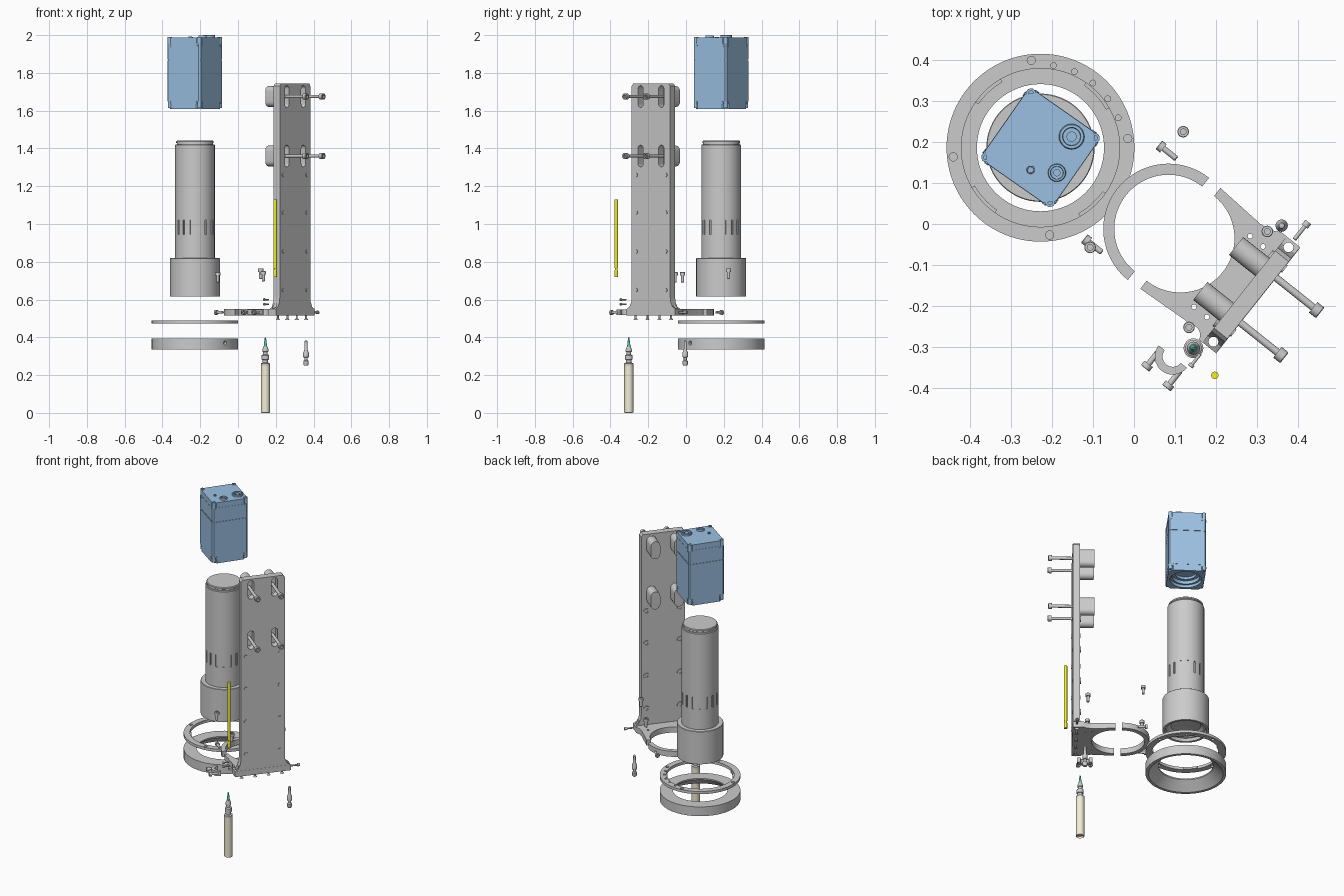
import bpy, bmesh
from math import pi, sin, cos, radians
from mathutils import Matrix, Vector

if "Cube" in bpy.data.objects:
    bpy.data.objects.remove(bpy.data.objects["Cube"])

# ---------- helpers ----------
MATS = {}
COLORS = dict(blue=(0.33, 0.53, 0.76, 1), yellow=(0.9, 0.88, 0.02, 1),
              cream=(0.9, 0.86, 0.68, 1), green=(0.08, 0.6, 0.42, 1))


def finish(name, bm, mat=Matrix(), color=None):
    bmesh.ops.recalc_face_normals(bm, faces=bm.faces)
    me = bpy.data.meshes.new(name)
    bm.to_mesh(me)
    bm.free()
    ob = bpy.data.objects.new(name, me)
    ob.matrix_world = mat
    bpy.context.collection.objects.link(ob)
    if color:
        if color not in MATS:
            MATS[color] = bpy.data.materials.new(color)
            MATS[color].diffuse_color = COLORS[color]
        me.materials.append(MATS[color])
    return ob


def prism(name, pts, z0, z1, mat=Matrix(), color=None):
    bm = bmesh.new()
    f = bm.faces.new([bm.verts.new((x, y, z0)) for x, y in pts])
    r = bmesh.ops.extrude_face_region(bm, geom=[f])
    bmesh.ops.translate(bm, vec=(0, 0, z1 - z0),
                        verts=[v for v in r['geom'] if isinstance(v, bmesh.types.BMVert)])
    return finish(name, bm, mat, color)


def lathe(name, prof, mat=Matrix(), color=None, seg=32):
    """Spin (radius, height) points about z; radius 0 closes the end."""
    bm = bmesh.new()
    rings = [[bm.verts.new((r * cos(2 * pi * i / seg), r * sin(2 * pi * i / seg), z)) for i in range(seg)]
             if r > 0 else [bm.verts.new((0, 0, z))] for r, z in prof]
    pairs = list(zip(rings, rings[1:]))
    if prof[0][0] > 0:
        pairs.append((rings[-1], rings[0]))
    for a, b in pairs:
        for i in range(seg):
            j = (i + 1) % seg
            q = [a[i], a[j], b[j], b[i]] if len(a) > 1 and len(b) > 1 else \
                [a[0], b[j], b[i]] if len(a) == 1 else [a[i], a[j], b[0]]
            bm.faces.new(q)
    return finish(name, bm, mat, color)


def rod(name, r, z0, z1, mat=Matrix(), color=None, seg=24):
    return lathe(name, [(0, z0), (r, z0), (r, z1), (0, z1)], mat, color, seg)


def cut(ob, cutters):
    for c in cutters:
        m = ob.modifiers.new('cut', 'BOOLEAN')
        m.operation, m.solver, m.object = 'DIFFERENCE', 'EXACT', c
        c.hide_render = True
    bpy.context.view_layer.update()
    me = bpy.data.meshes.new_from_object(ob.evaluated_get(bpy.context.evaluated_depsgraph_get()))
    ob.modifiers.clear()
    ob.data = me
    for c in cutters:
        bpy.data.objects.remove(c)


def arc(r, a0, a1, n=40, c=(0, 0)):
    return [(c[0] + r * cos(radians(a0 + (a1 - a0) * i / n)),
             c[1] + r * sin(radians(a0 + (a1 - a0) * i / n))) for i in range(n + 1)]


def stadium(w, h, c):
    d = (h - w) / 2
    return arc(w / 2, 0, 180, 12, (c[0], c[1] + d)) + arc(w / 2, 180, 360, 12, (c[0], c[1] - d))


def aim(loc, d):
    return Matrix.Translation(loc) @ Vector(d).to_track_quat('Z', 'Y').to_matrix().to_4x4()


def screw(name, head, d, length, r=0.007, hr=0.013, hh=0.014):
    """Socket screw: head end at `head`, shank pointing along d."""
    lathe(name, [(0, hh * .6), (hr * .5, hh * .6), (hr * .5, 0), (hr * .9, 0), (hr, hh * .1), (hr, hh),
                 (r, hh), (r, length - r * .3), (r * .7, length), (0, length)], aim(head, d), None, 20)


T = Matrix.Translation
ANG = radians(-38.5)
N = Vector((cos(ANG), sin(ANG), 0))      # away from the ring
U = Vector((-sin(ANG), cos(ANG), 0))     # along the plate
P = Vector((0.113, -0.035, 0))           # clamp centre
FRAME = T(P) @ Matrix.Rotation(ANG, 4, 'Z')
FACE = FRAME @ Matrix(((0, 0, 1, 0), (1, 0, 0, 0), (0, 1, 0, 0), (0, 0, 0, 1)))  # (u, z, n)


def at(n, u, z):
    return P + N * n + U * u + Vector((0, 0, z))


# ---------- mounting plate ----------
half = [(.165, .515), (.165, .55), (.145, .562), (.132, .59), (.13, .62), (.13, 1.73), (.12, 1.743)]
plate = prism('mounting_plate', half + [(-u, z) for u, z in reversed(half)], .2, .242, FACE)
slots = [(u, z) for u in (-.07, .07) for z in (1.675, 1.36)]
cut(plate, [prism('c', stadium(.036, .115, s), .15, .3, FACE) for s in slots] +
    [rod('c', .012, .5, .7, FRAME @ T((.22, s * .147, 0))) for s in (-1, 1)])
for u, z in slots:
    prism('sliding_pad', stadium(.056, .11, (u, z)), .118, .2, FACE)
    screw('long_bolt', at(.38, u, z), -N, .2, .009, .0165, .022)
for u in (-.1, .1):
    for z in (1.26, 1.06, .855, .65):
        rod('plate_screw', .011, .242, .246, FACE @ T((u, z, 0)))
        lathe('plate_bushing', [(.008, .194), (.018, .194), (.018, .2), (.008, .2)], FACE @ T((u, z, 0)))

# ---------- clamp bracket and its loose half ----------
side = [(.0, .157), (.131, .149), (.16, .153), (.183, .165), (.243, .165)]
bracket = prism('clamp_bracket', arc(.132, -90, 90) + side + [(n, -u) for n, u in reversed(side)],
                .515, .55, FRAME)
cut(bracket, [rod('c', .025, .4, .7, FRAME @ T((.165, -.17, 0)))] +
    [rod('c', .012, .4, .7, FRAME @ T((.22, s * .147, 0))) for s in (-1, 1)] +
    [rod('c', .006, .4, .7, FRAME @ T((n, s * .11, 0))) for s in (-1, 1) for n in (.13, .17)])
prism('clamp_half', arc(.159, 90, 270) + arc(.132, 270, 90), .515, .55, FRAME @ T((-.037, 0, 0)))
prism('small_clamp_half', arc(.044, 180, 360, 20) + arc(.025, 360, 180, 20), .517, .547,
      FRAME @ T((.165, -.237, 0)))

# ---------- loose screws ----------
for u in (-.146, .146):
    screw('clamp_screw', at(-.183, u * 1.0, .532), N, .055)
for x, y in ((.027, -.352), (.079, -.4)):
    screw('small_clamp_screw', (x, y, .532), U, .055)
screw('side_screw', (.425, .005, .532), -U, .055, .005, .009)
for z in (.575, .6):
    screw('tiny_screw', (.137, -.348, z), U, .04, .004, .007, .008)
for x, y, z in ((-.107, -.057, .745), (.12, .225, .765), (.325, -.018, .745), (.134, -.252, .75)):
    screw('vertical_screw', (x, y, z), (0, 0, -1), .055, .008, .014, .018)
for u in (-.12, -.04, .04, .12):
    lathe('countersunk_screw', [(0, .493), (.011, .493), (.005, .501), (.005, .525), (0, .525)],
          FRAME @ T((.221, u, 0)), None, 20)

# spring plunger under the bracket
lathe('plunger', [(0, .25), (.01, .25), (.014, .258), (.014, .275), (.008, .28), (.008, .292), (.015, .296),
                  (.015, .318), (.008, .335), (.007, .38), (0, .385)], T((.36, -.004, 0)))

# ---------- yellow rod ----------
lathe('yellow_rod', [(0, .72), (.009, .72), (.009, .755), (.007, .758), (.007, .765), (.009, .768),
                     (.009, 1.13), (0, 1.13)], T((.197, -.369, 0)), 'yellow')

# ---------- pen light ----------
PEN = T((.145, -.303, 0))
lathe('pen_body', [(0, .012), (.018, .012), (.02, 0), (.024, .003), (.024, .25), (0, .25)], PEN, 'cream')
lathe('pen_collar', [(0, .25), (.024, .25), (.024, .262), (.015, .266), (.015, .28), (.02, .283), (.02, .305),
                     (.012, .31), (.012, .322), (.016, .325), (.016, .335), (.01, .352), (0, .352)], PEN)
lathe('pen_tip', [(0, .35), (.009, .35), (.007, .37), (.003, .4), (0, .4)], PEN, 'green')

# ---------- lens barrel ----------
AX = T((-.228, .186, 0))
lens = lathe('lens_barrel', [(0, .66), (.085, .65), (.1, .635), (.112, .632), (.118, .615), (.132, .615),
                             (.132, .818), (.13, .82), (.105, .82), (.105, 1.418), (.102, 1.422), (.096, 1.422),
                             (.096, 1.428), (.099, 1.43), (.099, 1.438), (.095, 1.442), (0, 1.442)], AX, None, 64)
cut(lens, [prism('c', [(.098, -.005), (.12, -.005), (.12, .005), (.098, .005)], .945, 1.02,
                 AX @ Matrix.Rotation(2 * pi * (i + .5) / 16, 4, 'Z')) for i in range(16)])

# ---------- light rings ----------
upper = lathe('ring_upper', [(.193, .473), (.229, .473), (.229, .49), (.193, .49)], AX, None, 96)
holes = [(6 + 90 * k, .214, .01) for k in range(4)] + [(21 + 15 * k, .203, .007) for k in range(5)]
cut(upper, [rod('c', r, .4, .55, AX @ T((d * cos(radians(a)), d * sin(radians(a)), 0)), None, 16)
            for a, d, r in holes])
for k in range(4):
    prism('ring_tab', arc(.196, 30 + 90 * k, 55 + 90 * k, 12) + arc(.185, 55 + 90 * k, 30 + 90 * k, 12),
          .473, .485, AX)
lower = lathe('ring_lower', [(.212, .335), (.229, .335), (.229, .393), (.155, .393), (.155, .385)], AX, None, 96)
cut(lower, [rod('c', .011, .212, .3, AX @ T((0, 0, .37)) @ aim((0, 0, 0), (cos(a), sin(a), 0)), None, 16)
            for a in (-.8,)])

# ---------- camera housing ----------
CAM = AX @ Matrix.Rotation(radians(-35), 4, 'Z')


def square(s, c):
    q = [(s, -s + c), (s, s - c), (s - c, s), (-s + c, s), (-s, s - c), (-s, -s + c), (-s + c, -s), (s - c, -s)]
    return q


cavity = [(0, 1.66), (.06, 1.66), (.06, 1.645), (.078, 1.645), (.078, 1.625), (.09, 1.625), (.09, 1.6), (0, 1.6)]
foot = prism('camera_foot', square(.106, .026), 1.608, 1.648, CAM, 'blue')
body = prism('camera_body', square(.107, .008), 1.648, 1.866, CAM, 'blue')
for part in (foot, body):
    cut(part, [lathe('c', cavity, CAM, None, 48)])
prism('camera_seam', square(.104, .008), 1.866, 1.871, CAM, 'blue')
prism('camera_cover', square(.107, .008), 1.871, 1.955, CAM, 'blue')
prism('camera_lid', square(.106, .022), 1.955, 1.988, CAM, 'blue')
for sx in (-1, 1):
    for sy in (-1, 1):
        c = CAM @ T((sx * .095, sy * .095, 0))
        lathe('camera_lid_screw', [(0, 1.984), (.006, 1.984), (.006, 1.991), (.012, 1.991), (.012, 1.95), (0, 1.95)],
              c, 'blue', 20)
        rod('camera_foot_screw', .011, 1.615, 1.65, c, 'blue')
for k in range(4):
    m = CAM @ Matrix.Rotation(k * pi / 2, 4, 'Z')
    for y in (-.085, .085):
        for z in (1.64, 1.945):
            rod('camera_side_stud', .006, .104, .109, m @ T((0, y, z)) @ aim((0, 0, 0), (1, 0, 0)), 'blue', 12)
# connectors on the lid
for x, y, r, h in ((-.152, .213, .031, 2.0), (-.188, .125, .022, 1.997), (-.252, .132, .01, 1.992)):
    c = T((x, y, 0))
    lathe('connector', [(0, 1.987), (r * .68, 1.987), (r * .72, h), (r * .93, h), (r, h - .003), (r, 1.985),
                        (0, 1.985)], c, 'blue')
    rod('connector_core', r * .4, 1.986, h - .004, c, 'blue')

# ---------- shading ----------
bpy.ops.object.select_all(action='SELECT')
bpy.context.view_layer.objects.active = plate
bpy.ops.object.shade_smooth_by_angle()

for m in bpy.data.materials:
    if m.users and not m.is_grease_pencil:
        m.use_nodes = True
        m.node_tree.nodes["Principled BSDF"].inputs["Base Color"].default_value = m.diffuse_color
